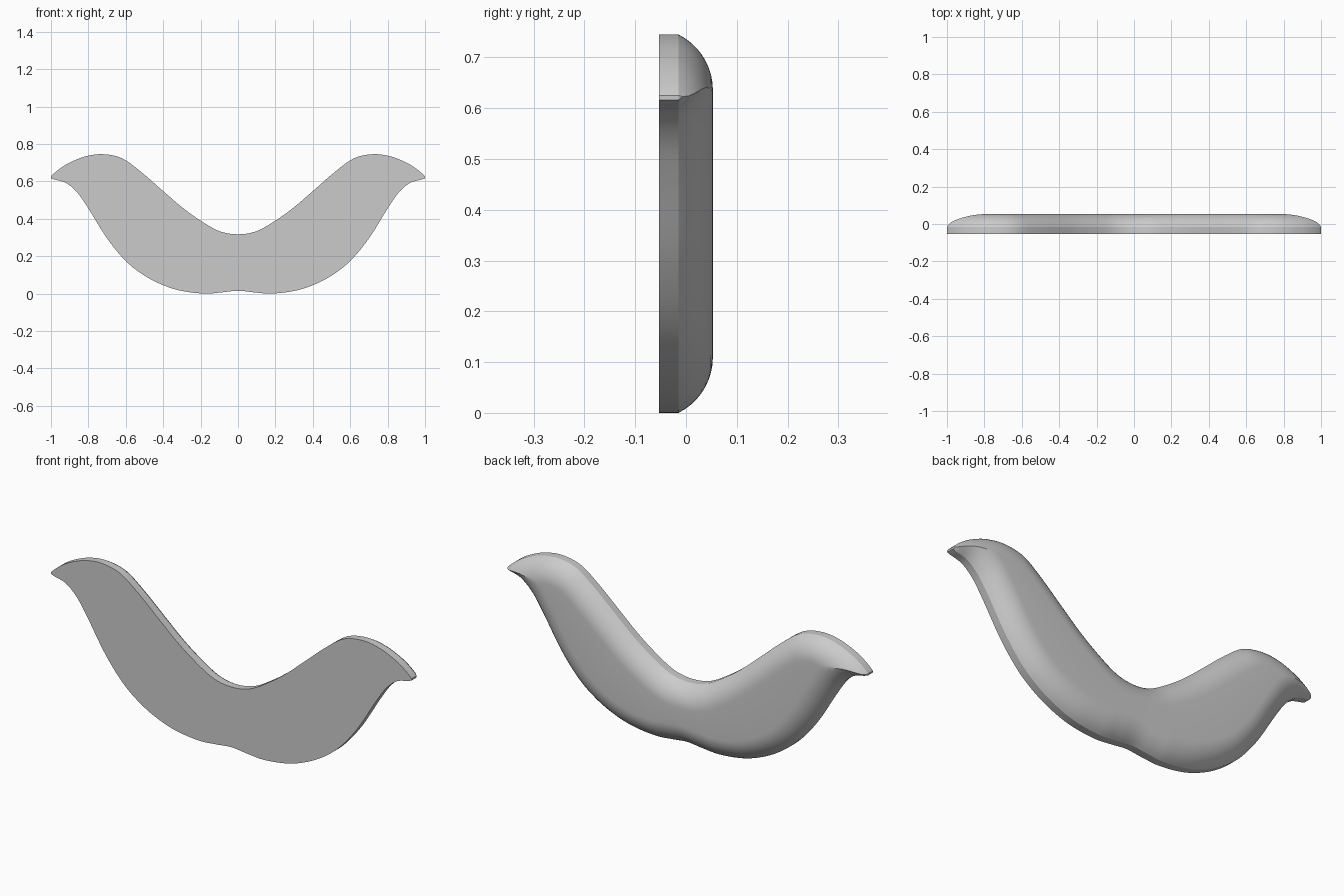
import bpy, bmesh, math
from mathutils import Vector
from mathutils.geometry import delaunay_2d_cdt, intersect_point_line

cube = bpy.data.objects.get("Cube")
if cube:
    bpy.data.objects.remove(cube, do_unlink=True)

FRONT, RIM, BACK = -0.053, -0.015, 0.053
INSET = 0.11                      # width of the rounded border
RISE = BACK - RIM
RADIUS = (INSET ** 2 + RISE ** 2) / (2 * RISE)
STEPS, RINGS = 6, 9

# Half outline, from the bottom middle round the tip to the top middle
half = [(0, .015), (.09, .006), (.18, 0), (.3, .014), (.4, .045), (.5, .096),
        (.6, .174), (.7, .295), (.8, .455), (.86, .541), (.92, .592),
        (.985, .611), (1, .625), (.95, .67), (.89, .705), (.81, .735),
        (.72, .745), (.62, .723), (.52, .652), (.4, .548), (.3, .462),
        (.2, .39), (.1, .334), (0, .317)]
control = [Vector(p) for p in half + [(-x, z) for x, z in half[-2:0:-1]]]


def spline(points):
    """Smooth closed curve through the points."""
    out, n = [], len(points)
    for i in range(n):
        a, b, c, d = (points[(i + k) % n] for k in (-1, 0, 1, 2))
        steps = max(2, min(STEPS, round((c - b).length / 0.015)))
        for s in range(steps):
            t = s / steps
            out.append(0.5 * (2 * b + (c - a) * t + (2 * a - 5 * b + 4 * c - d) * t * t
                              + (3 * b - a - 3 * c + d) * t ** 3))
    return out


outline = spline(control)
count = len(outline)


def edge_distance(p):
    best = 9.0
    for i in range(count):
        a, b = outline[i - 1], outline[i]
        u = b - a
        t = max(0, min(1, (p - a).dot(u) / u.length_squared))
        best = min(best, (p - a - u * t).length)
    return best


def height(d):
    """Arc from the rim up to the flat back."""
    d = min(d, INSET)
    return RIM + math.sqrt(RADIUS ** 2 - (INSET - d) ** 2) - (RADIUS - RISE)


# Rays inward from the outline, stopped at the ridge or the flat back
swing = math.asin(INSET / RADIUS)
levels = [INSET - RADIUS * math.sin(swing * (1 - k / RINGS)) for k in range(1, RINGS + 1)]
points = list(outline)
for i, p in enumerate(outline):
    along = (outline[(i + 1) % count] - outline[i - 1]).normalized()
    inward = Vector((-along.y, along.x))
    reach = INSET
    if edge_distance(p + inward * INSET) < INSET - 0.001:
        low, reach = 0, INSET
        for _ in range(9):
            mid = (low + reach) / 2
            if edge_distance(p + inward * mid) < mid - 0.0005:
                reach = mid
            else:
                low = mid
        reach = low
    points += [p + inward * d for d in levels if d < reach - 0.004]
    if reach > 0.004:
        points.append(p + inward * reach)

loop = [(i, (i + 1) % count) for i in range(count)]
flat, _, tris, *_ = delaunay_2d_cdt(points, loop, [], 1, 0.0015)

# Rounded back, then side wall, then flat front
bm = bmesh.new()
verts = [bm.verts.new((p.x, height(edge_distance(p)), p.y)) for p in flat]
for tri in tris:
    bm.faces.new([verts[i] for i in tri])
rim = [e for e in bm.edges if e.is_boundary]
wall = bmesh.ops.extrude_edge_only(bm, edges=rim)["geom"]
for v in wall:
    if isinstance(v, bmesh.types.BMVert):
        v.co.y = FRONT
bmesh.ops.holes_fill(bm, edges=[e for e in bm.edges if e.is_boundary], sides=0)
bmesh.ops.delete(bm, geom=[v for v in bm.verts if not v.link_faces], context="VERTS")
bmesh.ops.recalc_face_normals(bm, faces=bm.faces)

mesh = bpy.data.meshes.new("moustache")
bm.to_mesh(mesh)
bm.free()
moustache = bpy.data.objects.new("moustache", mesh)
bpy.context.collection.objects.link(moustache)

# Plain grey
grey = bpy.data.materials.new("plain grey")
grey.use_nodes = True
colour = (0.6, 0.6, 0.6, 1)
grey.diffuse_color = colour
grey.node_tree.nodes["Principled BSDF"].inputs["Base Color"].default_value = colour
mesh.materials.append(grey)

bpy.ops.object.select_all(action="DESELECT")
moustache.select_set(True)
bpy.context.view_layer.objects.active = moustache
bpy.ops.object.shade_smooth_by_angle(angle=math.radians(24))
